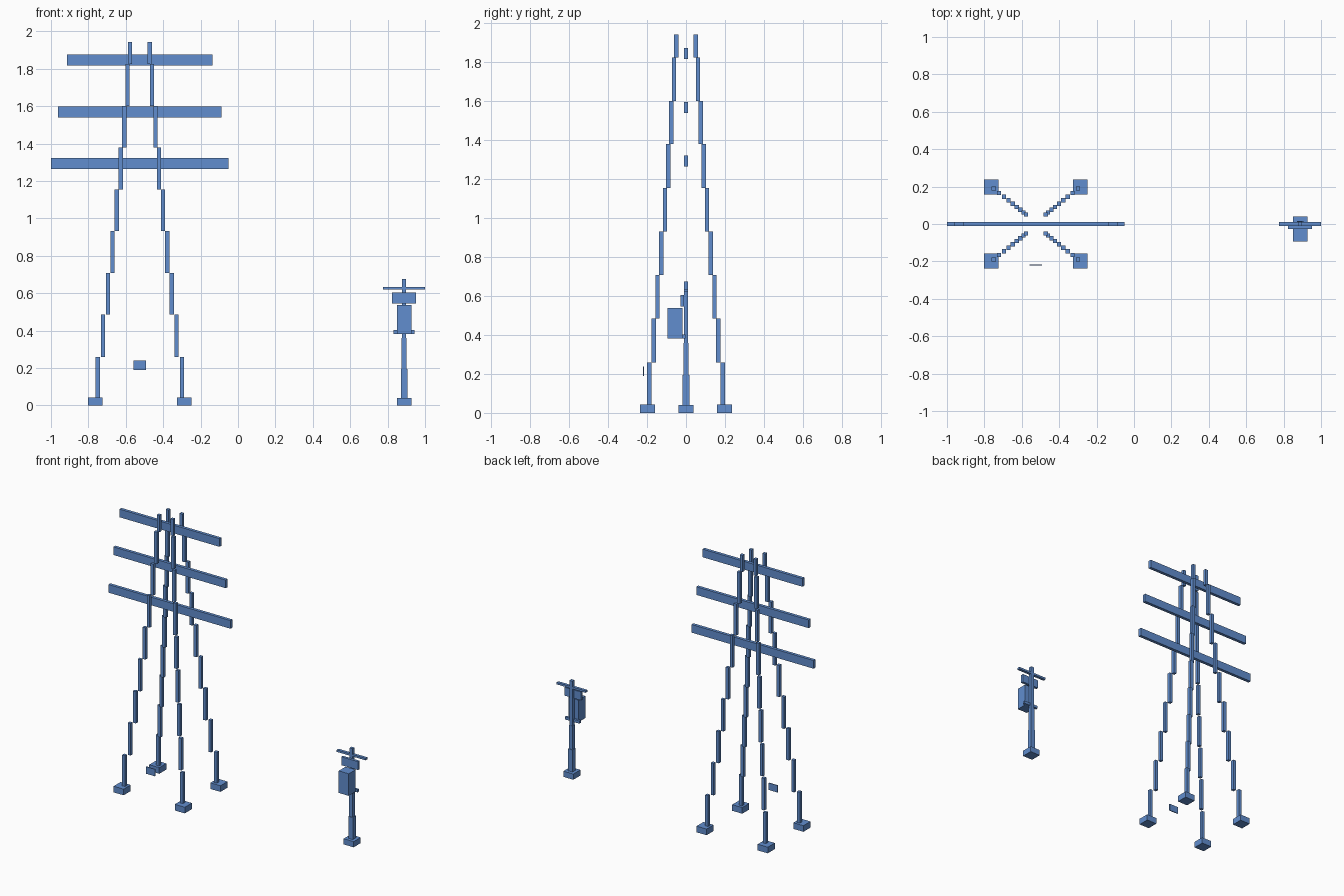
import bpy, bmesh

if "Cube" in bpy.data.objects:
    bpy.data.objects.remove(bpy.data.objects["Cube"])

blue = bpy.data.materials.new("steel blue")
blue.diffuse_color = (0.12, 0.27, 0.62, 1)
blue.use_nodes = True
blue.node_tree.nodes["Principled BSDF"].inputs["Base Color"].default_value = blue.diffuse_color


def boxes(name, items):
    """One object from boxes given as (x0, x1, y0, y1, z0, z1)."""
    bm = bmesh.new()
    for x0, x1, y0, y1, z0, z1 in items:
        geo = bmesh.ops.create_cube(bm, size=1)
        for v in geo["verts"]:
            v.co.x = x1 if v.co.x > 0 else x0
            v.co.y = y1 if v.co.y > 0 else y0
            v.co.z = z1 if v.co.z > 0 else z0
    mesh = bpy.data.meshes.new(name)
    bm.to_mesh(mesh)
    bm.free()
    mesh.materials.append(blue)
    obj = bpy.data.objects.new(name, mesh)
    bpy.context.collection.objects.link(obj)
    return obj


# Tower: four stepped legs leaning inwards, each on a block footing
TX = -0.525
leg_x = [0.225, 0.197, 0.171, 0.147, 0.123, 0.102, 0.083, 0.066, 0.053]
leg_y = [0.189, 0.166, 0.146, 0.127, 0.108, 0.091, 0.076, 0.062, 0.050]
leg_z = [0.04, 0.26, 0.485, 0.708, 0.932, 1.155, 1.38, 1.602, 1.825, 1.942]
h = 0.011
for sx, side in ((-1, "left"), (1, "right")):
    for sy, end in ((-1, "front"), (1, "back")):
        steps = []
        for i in range(9):
            x, y = TX + sx * leg_x[i], sy * leg_y[i]
            steps.append((x - h, x + h, y - h, y + h, leg_z[i], leg_z[i + 1]))
        boxes(f"tower_leg_{end}_{side}", steps)
        x, y = TX + sx * 0.238, sy * 0.198
        boxes(f"tower_footing_{end}_{side}",
              [(x - 0.039, x + 0.039, y - 0.039, y + 0.039, 0, 0.043)])

# Tower cross arms, shorter towards the top
for name, half, z in (("lower", 0.475, 1.265), ("middle", 0.437, 1.54), ("upper", 0.389, 1.818)):
    boxes(f"tower_arm_{name}", [(TX - half, TX + half, -0.011, 0.011, z, z + 0.057)])

# Small warning plate between the front legs
boxes("warning_plate", [(-0.56, -0.491, -0.222, -0.216, 0.19, 0.239)])

# Utility pole on a footing, stepping thinner upwards
PX = 0.888
boxes("pole_footing", [(PX - 0.039, PX + 0.039, -0.039, 0.039, 0, 0.04)])
boxes("pole", [(PX - r, PX + r, -r, r, a, b) for r, a, b in
               ((0.017, 0.04, 0.195), (0.0135, 0.195, 0.36), (0.0115, 0.36, 0.675))])
boxes("pole_arm", [(0.775, 1.0, -0.01, 0.01, 0.62, 0.634)])

# Equipment on the pole
boxes("equipment_box", [(PX - 0.039, PX + 0.039, -0.094, -0.018, 0.383, 0.538)])
boxes("box_bracket", [(PX - 0.056, PX + 0.056, -0.02, -0.003, 0.383, 0.402)])
boxes("pole_panel", [(PX - 0.065, PX + 0.065, -0.028, -0.01, 0.546, 0.605)])
